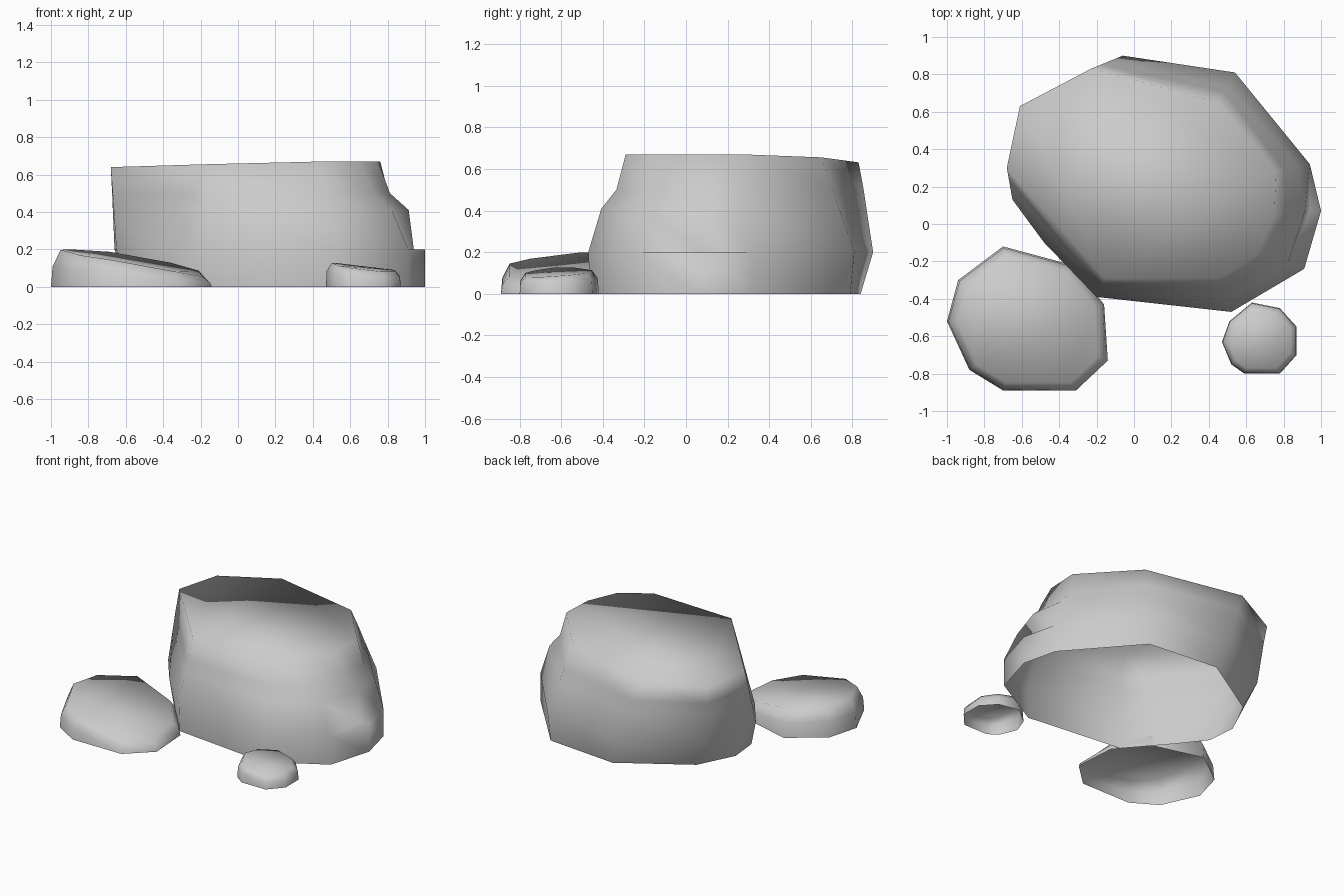
import bpy
import bmesh

cube = bpy.data.objects.get("Cube")
if cube:
    bpy.data.objects.remove(cube)

stone = bpy.data.materials.new("stone_grey")
stone.use_nodes = True
stone.diffuse_color = (0.6, 0.6, 0.6, 1)
stone.node_tree.nodes["Principled BSDF"].inputs["Base Color"].default_value = stone.diffuse_color


def make_rock(name, rings):
    """Skin a stack of rings, cap the top, leave the underside open, weld shared corners."""
    bm = bmesh.new()
    loops = [[bm.verts.new(point) for point in ring] for ring in rings]
    count = len(loops[0])
    for lower, upper in zip(loops, loops[1:]):
        for i in range(count):
            j = (i + 1) % count
            bm.faces.new((lower[i], lower[j], upper[j], upper[i]))
    bm.faces.new(loops[-1])
    bmesh.ops.remove_doubles(bm, verts=bm.verts, dist=0.001)
    bmesh.ops.recalc_face_normals(bm, faces=bm.faces)
    for face in bm.faces:
        face.smooth = True
    mesh = bpy.data.meshes.new(name)
    bm.to_mesh(mesh)
    bm.free()
    mesh.materials.append(stone)
    rock = bpy.data.objects.new(name, mesh)
    bpy.context.collection.objects.link(rock)
    return rock


def blend(p, q, amount):
    return tuple(a + (b - a) * amount for a, b in zip(p, q))


# Large boulder: foot, bulging waist and a crown whose right front edge is one long side
foot = [(-.6, .29), (-.47, .55), (0, .84), (.53, .79), (.94, .32), (1, .07),
        (.91, -.24), (.52, -.46), (-.2, -.38), (-.44, -.1), (-.58, .08)]
waist = [(-.66, .3), (-.56, .59), (-.06, .9), (.54, .81), (.94, .32), (1, .07),
         (.91, -.24), (.52, -.47), (-.2, -.39), (-.48, -.1), (-.65, .13)]
crown = [(-.68, .3), (-.61, .63), (-.23, .83), (.45, .65), (.76, .28), (.75, .05),
         (.66, -.16), (.46, -.29), (-.16, -.29), (-.16, -.29), (-.68, .3)]
stepped = range(4, 8)  # columns on the left front that carry the shoulder


def crown_height(x, y):
    return min(.67, .66 + .03 * x) - .04 * max(0, y - .3)


# The ring at shelf height coincides with the waist except for the shelf itself
boulder = [[(x, y, 0) for x, y in foot], [(x, y, .2) for x, y in waist]]
for height, straight, shoulder in ((.2, 0, 0), (.41, .46, .35), (.5, .65, .75)):
    ring = []
    for i, (low, high) in enumerate(zip(waist, crown)):
        x, y = blend(low, high, shoulder if i in stepped else straight)
        ring.append((min(x, .94), y, height))
    boulder.append(ring)
boulder.append([(x, y, crown_height(x, y)) for x, y in crown])
make_rock("large_boulder", boulder)


# Low stones: one outline, drawn in towards a tilted top
def low_stone(name, outline, rim_height, levels):
    cx = sum(x for x, y in outline) / len(outline)
    cy = sum(y for x, y in outline) / len(outline)
    rings = []
    for share, size in levels:
        ring = [blend((cx, cy), point, size) for point in outline]
        rings.append([(x, y, share * rim_height(x, y)) for x, y in ring])
    make_rock(name, rings)


low_stone("medium_stone",
          [(-1, -.52), (-.94, -.3), (-.7, -.12), (-.33, -.22), (-.16, -.43),
           (-.14, -.73), (-.31, -.89), (-.7, -.89), (-.88, -.78)],
          lambda x, y: .2 - .22 * (x + .93) ** 2 + .12 * min(0, y + .5),
          ((0, 1), (.55, .98), (1, .88)))
low_stone("small_stone",
          [(.47, -.63), (.51, -.52), (.63, -.42), (.78, -.45), (.87, -.55),
           (.87, -.7), (.78, -.8), (.59, -.8), (.52, -.75)],
          lambda x, y: .13 - .12 * (x - .5) + .1 * min(0, y + .6),
          ((0, 1), (.65, .98), (1, .84)))
